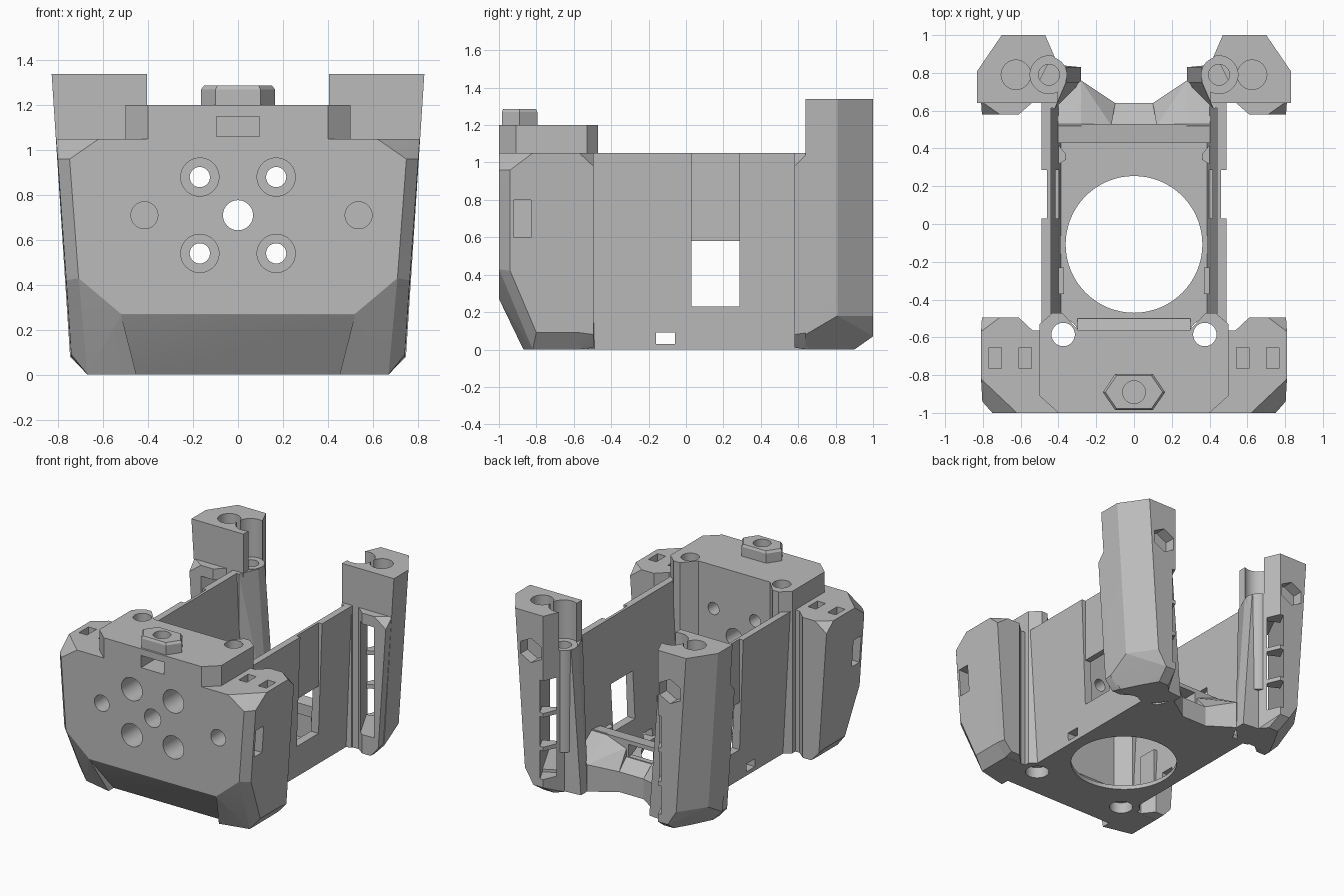
import bpy, bmesh, math
from mathutils import Vector

cube = bpy.data.objects.get("Cube")
if cube:
    bpy.data.objects.remove(cube)

grey = bpy.data.materials.new("grey plastic")
grey.use_nodes = True
grey.diffuse_color = (0.5, 0.5, 0.5, 1)
grey.node_tree.nodes["Principled BSDF"].inputs["Base Color"].default_value = grey.diffuse_color

parts, cutters = [], []


def hull(name, pts, group=parts):
    """Convex solid around points."""
    bm = bmesh.new()
    for p in pts:
        bm.verts.new(p)
    bmesh.ops.convex_hull(bm, input=bm.verts[:])
    bmesh.ops.delete(bm, geom=[v for v in bm.verts if not v.link_faces], context='VERTS')
    bmesh.ops.dissolve_limit(bm, angle_limit=0.01, verts=bm.verts[:], edges=bm.edges[:])
    bmesh.ops.recalc_face_normals(bm, faces=bm.faces[:])
    me = bpy.data.meshes.new(name)
    bm.to_mesh(me)
    bm.free()
    me.materials.append(grey)
    ob = bpy.data.objects.new(name, me)
    bpy.context.collection.objects.link(ob)
    group.append(ob)
    return ob


def prism(name, outline, z0, z1, group=parts):
    return hull(name, [(x, y, z) for x, y in outline for z in (z0, z1)], group)


def rect(x0, x1, y0, y1):
    return [(x0, y0), (x1, y0), (x1, y1), (x0, y1)]


def circle(cx, cy, r, n=48):
    return [(cx + r * math.cos(2 * math.pi * i / n), cy + r * math.sin(2 * math.pi * i / n))
            for i in range(n)]


def bore(x, y, r, z0, z1, n=48):
    return prism("vertical_bore", circle(x, y, r, n), z0, z1, cutters)


def front_bore(x, z, r, y0, y1):
    return hull("front_bore", [(a, y, b) for a, b in circle(x, z, r) for y in (y0, y1)], cutters)


def flip(pts, s):
    return [(p[0] * s, *p[1:]) for p in pts]


def both(pts):
    return pts + flip(pts, -1)


# Front block with chamfered corners and underside
hull("front_block", both([
    (.62, -1, 1.05), (.75, -1, .96), (.71, -1, .43), (.52, -1, .27),
    (.81, -.82, 1.05), (.803, -.94, .96), (.765, -.94, .42), (.743, -.8, .09),
    (.81, -.565, 1.05), (.743, -.565, .09), (.67, -.565, 0), (.67, -.82, 0), (.45, -.87, 0)]))
prism("top_plate", both([(.4, -1), (.5, -.91), (.5, -.565)]), 1.05, 1.2)
nub = both([(.165, 0), (.1, .095), (.1, -.095)])
hull("hex_boss", [(x * k, -.89 + y * k, z) for x, y in nub
                  for k, z in ((1, 1.2), (1, 1.27), (.92, 1.287))])
hull("inner_foot", both([(.3, -.57, 0), (.3, -.5, 0), (.3, -.5, .04), (.3, -.57, .12)]))

# Floor, rear hood and the lip behind it
prism("floor", rect(-.45, .45, -.6, .64), 0, .03)
hull("rear_hood", both([(.41, .43, .25), (.41, .43, .33), (.41, .53, .2), (.41, .53, .34)]))
hull("rear_sill", both([(.13, .52, 0), (.13, .52, .22), (.1, .64, 0), (.1, .64, .15)]))

for s, side in ((1, "left"), (-1, "right")):
    # Screw boss behind the front block
    prism(side + "_screw_boss", flip([(.5, -.58), (.5, -.53), (.43, -.47), (.38, -.47), (.28, -.58)], s), 0, 1.2)

    # Lips where the cover seats, front and rear
    for name, root, tip in (("front", -.57, -.495), ("rear", .65, .58)):
        hull(f"{side}_{name}_lip", flip([
            (.53, root, 0), (.53, root, 1.05), (.61, tip, .01), (.61, tip, 1.05), (.71, tip, 1.05),
            (.805, tip, .98), (.743, tip, .08), (.81, root, 1.05),
            (.743, root, .09), (.68, tip, .01), (.67, root, 0)], s))

    # Side wall, thinner toward the top, with outer channel
    hull(side + "_wall", flip([(x, y, z) for y in (-.57, .65)
                               for x, z in ((.385, 0), (.452, 0), (.49, 1.05), (.44, 1.05))], s))
    prism(side + "_inner_rib", flip(rect(.37, .41, -.37, -.23), s), .03, .3)
    prism(side + "_inner_pad", flip([(.36, .34), (.36, .37), (.41, .43), (.41, .31)], s), .03, .3)
    prism("channel", flip(rect(.46, .6, .03, .285), s), .23, 1.2, cutters)
    prism("wall_window", flip(rect(.35, .6, .03, .285), s), .23, .58, cutters)
    prism("wire_hole", flip(rect(.36, .6, -.16, -.06), s), .03, .09, cutters)

    # Rear column, leaning outward
    hull(side + "_column", flip([
        (.83, .64, 1.34), (.83, .81, 1.34), (.70, 1, 1.34), (.47, 1, 1.34), (.405, .85, 1.34), (.405, .64, 1.34),
        (.748, .64, .08), (.75, .81, .18), (.62, 1, .18), (.55, 1, .07), (.47, 1, .07), (.405, .85, 0),
        (.405, .64, 0), (.67, .64, 0), (.60, .78, 0), (.53, .9, 0), (.45, .9, 0)], s))
    hull(side + "_column_web", flip([
        (x - lean, y, z) for z, flare in ((0, .08), (1.05, 0))
        for x, y, lean in ((.36, .83, flare), (.36, .75, flare), (.42, .61, 0), (.49, .63, 0), (.48, .85, 0))], s))
    prism(side + "_guide_tube", circle(.45 * s, .79, .095), .3, 1.055)

    # Ramp from the hood down to the rear edge
    hull(side + "_rear_ramp", flip([
        (.41, .52, 0), (.41, .52, .34), (.28, .52, .34), (.28, .76, 0), (.28, .76, .2),
        (.1, .64, 0), (.1, .64, .15), (.12, .52, 0), (.12, .52, .28), (.41, .64, .26)], s))

    # Column cuts: tube clearance and bores
    bore(.45 * s, .79, .1, 1.055, 1.5)
    bore(.45 * s, .79, .055, .9, 1.14)
    bore(.625 * s, .79, .078, 1.1, 1.5)

    # Oblique slot through the column, ribbed at the rear, and a hex nut pocket
    mid, along, across = Vector((.55, .78)), Vector((-.45, .89)), Vector((.89, .45))
    for a0, a1, spans in ((-.4, .12, [(.15, .97)]), (.11, .4, [(.13, .34), (.37, .59), (.62, .86)])):
        slot = [tuple(mid + along * a + across * b) for a in (a0, a1) for b in (-.052, .052)]
        for z0, z1 in spans:
            prism("column_slot", flip(slot, s), z0, z1, cutters)
    hexagon = [(.085, -.045), (.085, .045), (0, .09), (-.085, .045), (-.085, -.045), (0, -.09)]
    hull("nut_pocket", flip([(.57 + u, y, 1.06 + v) for u, v in hexagon for y in (.92, 1.1)], s), cutters)

    # Front block cuts
    bore(.375 * s, -.585, .062, -.1, 1.4)
    bore(.375 * s, -.585, .08, -.1, .08)
    for x in (.735, .575):
        prism("wing_slot", flip(rect(x - .033, x + .033, -.765, -.655), s), .85, 1.2, cutters)
    prism("side_slot", flip(rect(.68, .9, -.92, -.83), s), .6, .8, cutters)
    for z in (.54, .88):
        front_bore(.17 * s, z, .045, -1.1, -.4)
        front_bore(.17 * s, z, .085, -1.1, -.75)

# Central cuts, with a recessed chamfer between the front feet
hull("chin_chamfer", both([(.522, -1.002, .272), (.522, -1.1, .272), (.45, -.8, -.01), (.45, -1.1, -.01)]), cutters)
front_bore(0, .71, .067, -1.1, -.4)
for x in (-.417, .537):
    front_bore(x, .71, .06, -1.1, -.85)
prism("front_nut_slot", rect(-.095, .095, -1.1, -.82), 1.06, 1.15, cutters)
prism("hood_window", rect(-.1, .1, .4, .6), .22, .31, cutters)
bore(0, -.89, .06, 1.1, 1.4)
bore(0, -.108, .362, -.1, .06, 64)


def bounds(ob):
    co = [v.co for v in ob.data.vertices]
    return [(min(c[i] for c in co), max(c[i] for c in co)) for i in range(3)]


# Cut every part with the cutters that reach it
for part in parts:
    pb = bounds(part)
    for cutter in cutters:
        if all(a[0] < b[1] - .001 and b[0] < a[1] - .001 for a, b in zip(pb, bounds(cutter))):
            mod = part.modifiers.new("cut", 'BOOLEAN')
            mod.operation, mod.solver, mod.object = 'DIFFERENCE', 'EXACT', cutter
bpy.context.view_layer.update()
graph = bpy.context.evaluated_depsgraph_get()
meshes = [bpy.data.meshes.new_from_object(p.evaluated_get(graph)) for p in parts]
for part, me in zip(parts, meshes):
    part.modifiers.clear()
    part.data = me
for cutter in cutters:
    bpy.data.objects.remove(cutter)

# Smooth the bores, keep the edges sharp
bpy.ops.object.select_all(action='DESELECT')
for part in parts:
    part.select_set(True)
bpy.context.view_layer.objects.active = parts[0]
bpy.ops.object.shade_smooth_by_angle(angle=math.radians(10))
